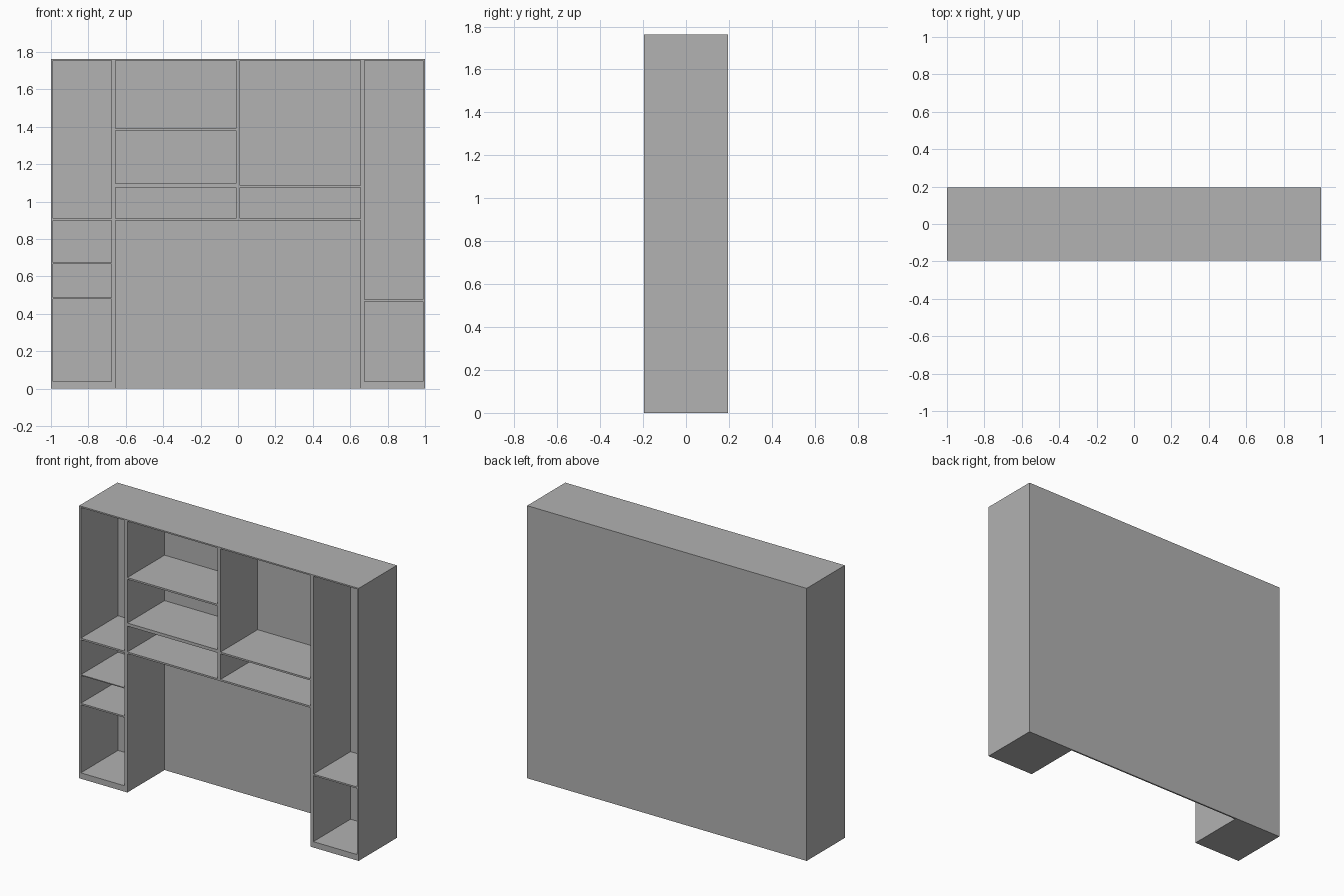
import bpy

if "Cube" in bpy.data.objects:
    bpy.data.objects.remove(bpy.data.objects["Cube"], do_unlink=True)

# Single flat finish
grey = bpy.data.materials.new("light grey")
grey.use_nodes = True
colour = (0.445, 0.445, 0.445, 1.0)
grey.diffuse_color = colour
grey.node_tree.nodes["Principled BSDF"].inputs["Base Color"].default_value = colour

FRONT, BACK = -0.195, 0.195
INNER_BACK = 0.185          # front face of the back panel
HEIGHT, INNER_TOP = 1.763, 1.754
SIDE_IN = 0.988             # inner faces of the outer sides
TOWER_OUT, TOWER_IN = 0.676, 0.655   # tower partition faces
MID = 0.011                 # half thickness of the centre divider


def panel(name, x0, x1, z0, z1, y0=FRONT, y1=INNER_BACK):
    """Box-shaped board spanning the given limits."""
    bpy.ops.mesh.primitive_cube_add(
        size=1, location=((x0 + x1) / 2, (y0 + y1) / 2, (z0 + z1) / 2))
    board = bpy.context.object
    board.name = board.data.name = name
    board.scale = (x1 - x0, y1 - y0, z1 - z0)
    bpy.ops.object.transform_apply(location=False, rotation=False, scale=True)
    board.data.materials.append(grey)
    return board


# Outer shell
panel("back_panel", -1, 1, 0, HEIGHT, INNER_BACK, BACK)
panel("top_panel", -1, 1, INNER_TOP, HEIGHT)

# Sides, tower partitions and tower bases, mirrored left and right
for side, s in (("left", 1), ("right", -1)):
    for name, a, b, z0, z1 in (
            ("side_panel", SIDE_IN, 1, 0, INNER_TOP),
            ("partition", TOWER_IN, TOWER_OUT, 0, INNER_TOP),
            ("tower_base", TOWER_OUT, SIDE_IN, 0, 0.038)):
        panel(f"{side}_{name}", min(s * a, s * b), max(s * a, s * b), z0, z1)

# Bridge above the open bay, with its centre divider
BRIDGE_TOP = 0.909
panel("bridge_board", -TOWER_IN, TOWER_IN, 0.898, BRIDGE_TOP)
panel("centre_divider", -MID, MID, BRIDGE_TOP, INNER_TOP)

# Shelves: bay limits and the bottom and top height of each board
bays = {
    "right_tower_shelf": (-SIDE_IN, -TOWER_OUT,
                          [(0.478, 0.488), (0.667, 0.673), (0.898, 0.909)]),
    "right_bridge_shelf": (-TOWER_IN, -MID, [(1.076, 1.096), (1.379, 1.390)]),
    "left_bridge_shelf": (MID, TOWER_IN, [(1.075, 1.086)]),
    "left_tower_shelf": (TOWER_OUT, SIDE_IN, [(0.465, 0.475)]),
}
for name, (x0, x1, levels) in bays.items():
    for i, (z0, z1) in enumerate(levels, 1):
        panel(f"{name}_{i}", x0, x1, z0, z1)
